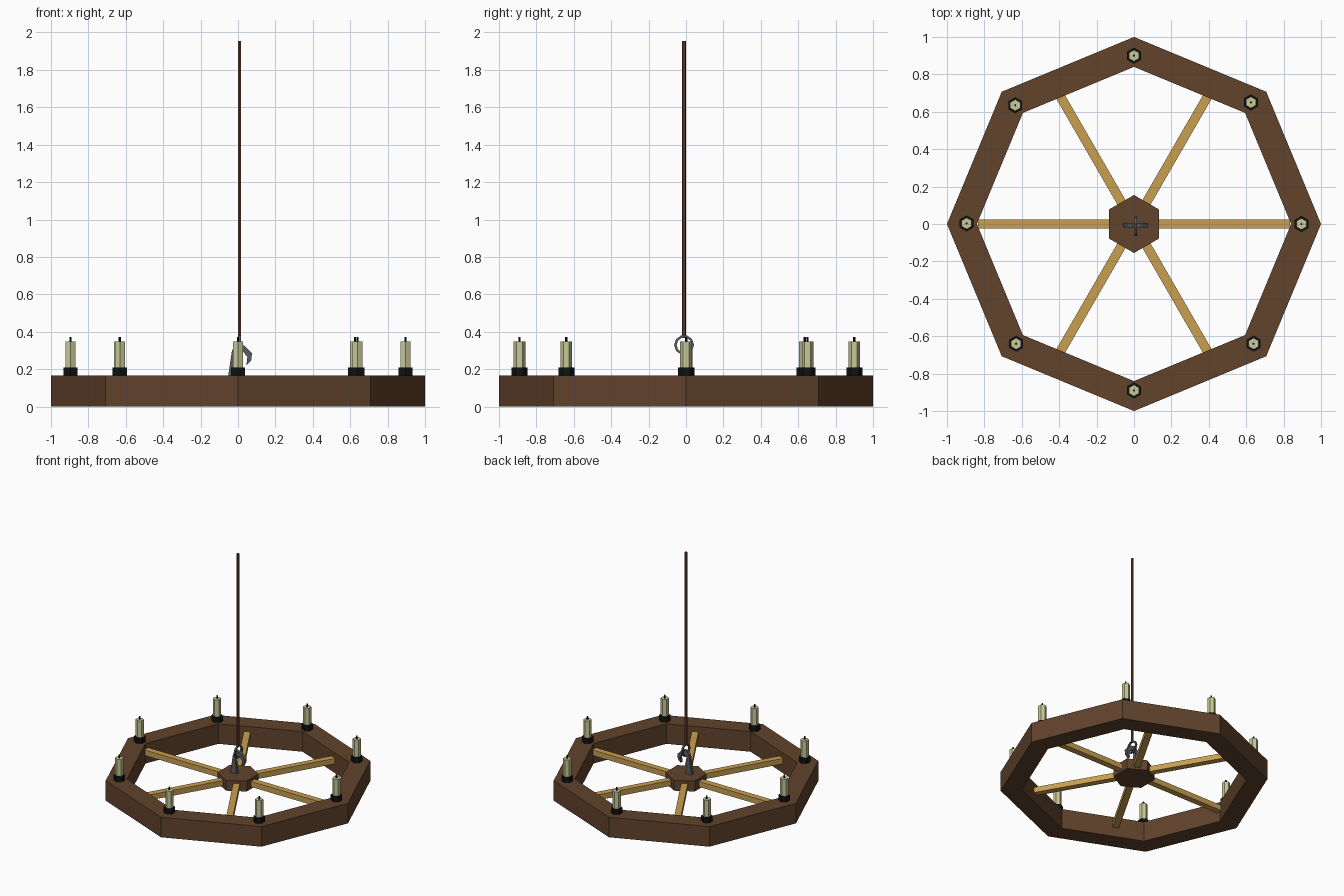
import bpy, bmesh
from math import sin, cos, pi, radians
from mathutils import Matrix

if "Cube" in bpy.data.objects:
    bpy.data.objects.remove(bpy.data.objects["Cube"])


def material(name, rgb):
    m = bpy.data.materials.new(name)
    m.diffuse_color = (*rgb, 1)
    m.use_nodes = True
    m.node_tree.nodes["Principled BSDF"].inputs["Base Color"].default_value = m.diffuse_color
    return m


wood = material("dark_wood", (0.12, 0.056, 0.025))
pale = material("pale_wood", (0.58, 0.35, 0.08))
wax = material("wax", (0.58, 0.58, 0.31))
black = material("black_iron", (0.005, 0.006, 0.006))
iron = material("grey_iron", (0.10, 0.105, 0.12))
rope = material("rope", (0.16, 0.058, 0.03))


def finish(name, bm, mat):
    bmesh.ops.recalc_face_normals(bm, faces=bm.faces)
    me = bpy.data.meshes.new(name)
    bm.to_mesh(me)
    bm.free()
    me.materials.append(mat)
    ob = bpy.data.objects.new(name, me)
    bpy.context.collection.objects.link(ob)
    return ob


def loop(bm, r, z, n, start=0.0, x=0.0, y=0.0):
    return [bm.verts.new((x + r * cos(start + 2 * pi * i / n),
                          y + r * sin(start + 2 * pi * i / n), z)) for i in range(n)]


def bridge(bm, a, b):
    n = len(a)
    for i in range(n):
        j = (i + 1) % n
        bm.faces.new((a[i], a[j], b[j], b[i]))


def prism(name, r, z0, z1, n, mat, x=0.0, y=0.0, start=pi / 2):
    bm = bmesh.new()
    a, b = loop(bm, r, z0, n, start, x, y), loop(bm, r, z1, n, start, x, y)
    bridge(bm, a, b)
    bm.faces.new(a)
    bm.faces.new(b)
    return finish(name, bm, mat)


# Octagonal rim
bm = bmesh.new()
loops = [loop(bm, r, z, 8) for r, z in ((1, 0), (1, 0.165), (0.84, 0.165), (0.84, 0))]
for i in range(4):
    bridge(bm, loops[i], loops[(i + 1) % 4])
finish("rim", bm, wood)

# Hub and spokes
prism("hub", 0.155, 0.06, 0.145, 6, wood)
for i in range(6):
    bm = bmesh.new()
    bmesh.ops.create_cube(bm, size=1)
    bmesh.ops.transform(bm, verts=bm.verts, matrix=Matrix.Rotation(i * pi / 3, 4, 'Z')
                        @ Matrix.Translation((0.465, 0, 0.1))
                        @ Matrix.Diagonal((0.74, 0.05, 0.045, 1)))
    finish(f"spoke_{i + 1}", bm, pale)

# Candles on holders
spots = [(0.895, 0), (0.625, 0.65), (0, 0.9), (-0.635, 0.635),
         (-0.895, 0.003), (-0.63, -0.64), (0, -0.89), (0.64, -0.64)]
for i, (x, y) in enumerate(spots, 1):
    prism(f"candle_holder_{i}", 0.043, 0.16, 0.208, 6, black, x, y)
    prism(f"candle_{i}", 0.031, 0.2, 0.347, 6, wax, x, y)
    prism(f"wick_{i}", 0.006, 0.34, 0.372, 6, black, x, y)

# Hook: flat tapered profile given thickness
profile = [(-0.056, 0.14), (-0.032, 0.30), (-0.008, 0.335), (0.035, 0.325),
           (0.075, 0.285), (0.07, 0.245), (0.045, 0.22), (0.05, 0.265),
           (0.028, 0.293), (0.0, 0.295), (-0.01, 0.275), (0.0, 0.14)]
bm = bmesh.new()
front = [bm.verts.new((x, -0.02, z)) for x, z in profile]
back = [bm.verts.new((x, 0.006, z)) for x, z in profile]
bridge(bm, front, back)
bm.faces.new(front)
bm.faces.new(back)
finish("hook", bm, iron)

# Ring hanging on the hook, in the yz plane
bm = bmesh.new()
sections = []
for i in range(10):
    a = 2 * pi * i / 10
    sec = []
    for k in range(4):
        t = pi / 4 + k * pi / 2
        r = 0.047 + 0.009 * cos(t)
        sec.append(bm.verts.new((0.01 + 0.009 * sin(t), -0.01 + r * cos(a), 0.329 + r * sin(a))))
    sections.append(sec)
for i in range(10):
    bridge(bm, sections[i], sections[(i + 1) % 10])
finish("hanging_ring", bm, iron)

# Long suspension rod
prism("suspension_rod", 0.0105, 0.37, 1.955, 6, rope, 0.008, -0.01)
